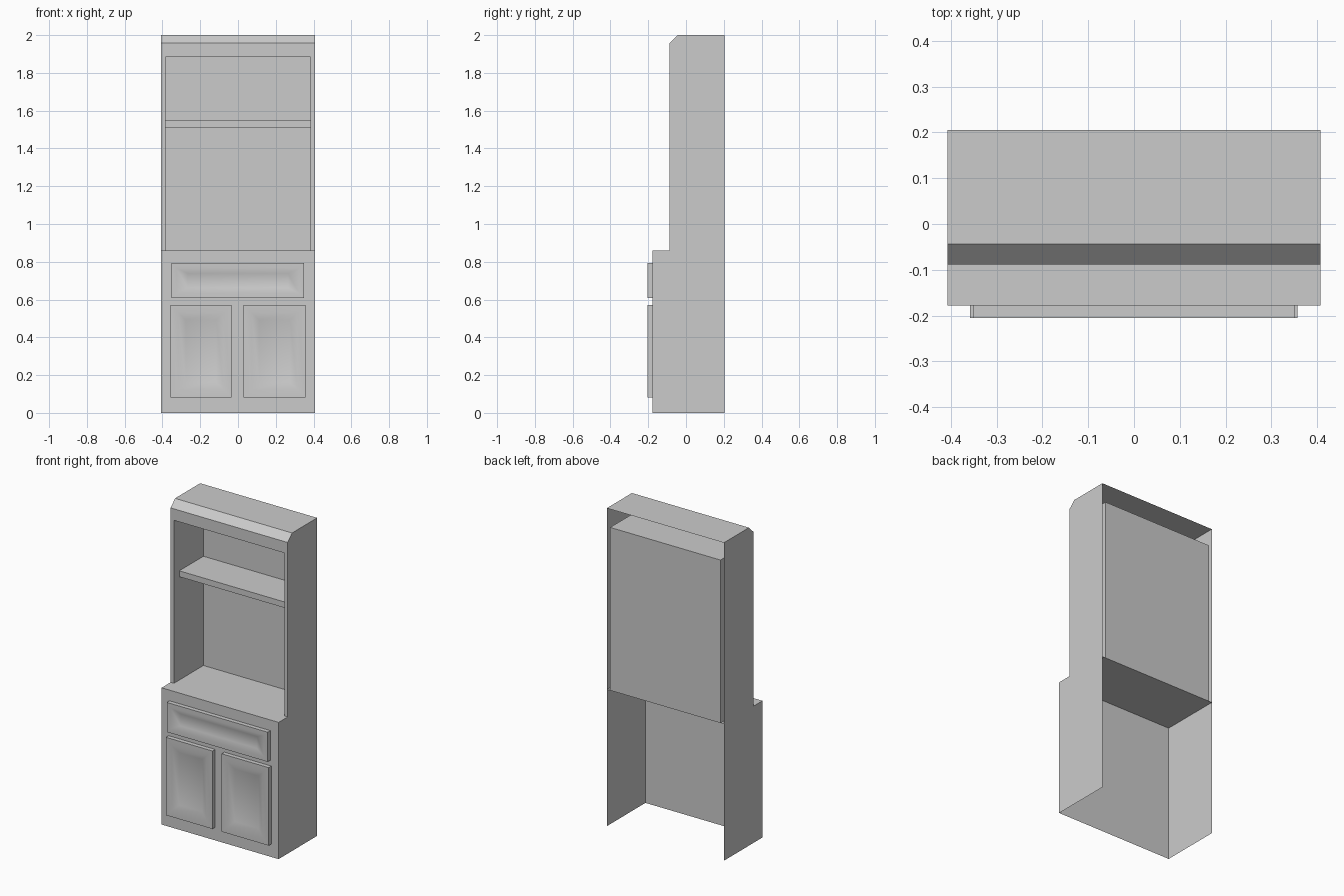
import bpy, bmesh
from mathutils import Vector

if "Cube" in bpy.data.objects:
    bpy.data.objects.remove(bpy.data.objects["Cube"])

W, IN = 0.407, 0.384                    # outer and alcove half widths
BACK, LOW, UP = 0.205, -0.178, -0.088   # depth positions
COUNTER, ALCOVE_TOP = 0.86, 1.885


def face(bm, pts, facing):
    """Add a face whose normal points along 'facing'."""
    f = bm.faces.new([bm.verts.new(p) for p in pts])
    f.normal_update()
    if f.normal.dot(Vector(facing)) < 0:
        f.normal_flip()


def strip(bm, a, b, half, facing):
    """Sheet between two (y, z) points, spanning the width -half..half."""
    face(bm, [(-half, *a), (half, *a), (half, *b), (-half, *b)], facing)


def finish(bm, name, smooth=False):
    bmesh.ops.remove_doubles(bm, verts=bm.verts, dist=1e-5)
    mesh = bpy.data.meshes.new(name)
    bm.to_mesh(mesh)
    bm.free()
    ob = bpy.data.objects.new(name, mesh)
    bpy.context.collection.objects.link(ob)
    if smooth:
        bpy.ops.object.select_all(action='DESELECT')
        ob.select_set(True)
        bpy.context.view_layer.objects.active = ob
        bpy.ops.object.shade_smooth_by_angle(angle=0.5236)
    return ob


# Outer carcass: open at the back and underneath
bm = bmesh.new()
side = [(BACK, 0), (LOW, 0), (LOW, COUNTER), (UP, COUNTER),
        (UP, 1.957), (-0.044, 2.0), (BACK, 2.0)]
for s in (-1, 1):
    face(bm, [(s * W, y, z) for y, z in side], (s, 0, 0))
    # Upright beside the alcove
    face(bm, [(s * IN, UP, COUNTER), (s * W, UP, COUNTER),
              (s * W, UP, ALCOVE_TOP), (s * IN, UP, ALCOVE_TOP)], (0, -1, 0))
strip(bm, (LOW, 0), (LOW, COUNTER), W, (0, -1, 0))
strip(bm, (LOW, COUNTER), (BACK, COUNTER), W, (0, 0, 1))
strip(bm, (UP, ALCOVE_TOP), (UP, 1.957), W, (0, -1, 0))
strip(bm, (UP, 1.957), (-0.044, 2.0), W, (0, -1, 1))
strip(bm, (-0.044, 2.0), (BACK, 2.0), W, (0, 0, 1))
finish(bm, "cabinet_carcass")

# Alcove lining
bm = bmesh.new()
strip(bm, (UP, ALCOVE_TOP), (BACK, ALCOVE_TOP), IN, (0, 0, -1))
strip(bm, (BACK, ALCOVE_TOP), (BACK, COUNTER), IN, (0, -1, 0))
for s in (-1, 1):
    face(bm, [(s * IN, UP, COUNTER), (s * IN, BACK, COUNTER),
              (s * IN, BACK, ALCOVE_TOP), (s * IN, UP, ALCOVE_TOP)], (-s, 0, 0))
finish(bm, "alcove_lining")

# Shelf
bm = bmesh.new()
SF, SB, ST = -0.035, 1.51, 1.547
strip(bm, (SF, ST), (BACK, ST), IN, (0, 0, 1))
strip(bm, (SF, SB), (SF, ST), IN, (0, -1, 0))
strip(bm, (SF, SB), (BACK, SB), IN, (0, 0, -1))
finish(bm, "shelf")


def panel(name, x0, x1, z0, z1, outer, inner):
    """Front with a sloped recess; outer and inner are (x, z) insets."""
    bm = bmesh.new()
    rings = []
    for (dx, dz), y in (((0, 0), LOW), ((0, 0), -0.205),
                        (outer, -0.205), (inner, -0.19)):
        rings.append([bm.verts.new(p) for p in (
            (x0 + dx, y, z0 + dz), (x1 - dx, y, z0 + dz),
            (x1 - dx, y, z1 - dz), (x0 + dx, y, z1 - dz))])
    for a, b in zip(rings, rings[1:]):
        for i in range(4):
            j = (i + 1) % 4
            bm.faces.new((a[i], a[j], b[j], b[i]))
    bm.faces.new(rings[-1])
    return finish(bm, name, smooth=True)


# Drawer front and pair of doors
panel("drawer_front", -0.352, 0.350, 0.607, 0.793, (0.026, 0.026), (0.085, 0.055))
panel("left_door", -0.358, -0.034, 0.082, 0.572, (0.042, 0.042), (0.082, 0.080))
panel("right_door", 0.030, 0.357, 0.082, 0.572, (0.042, 0.042), (0.082, 0.080))
